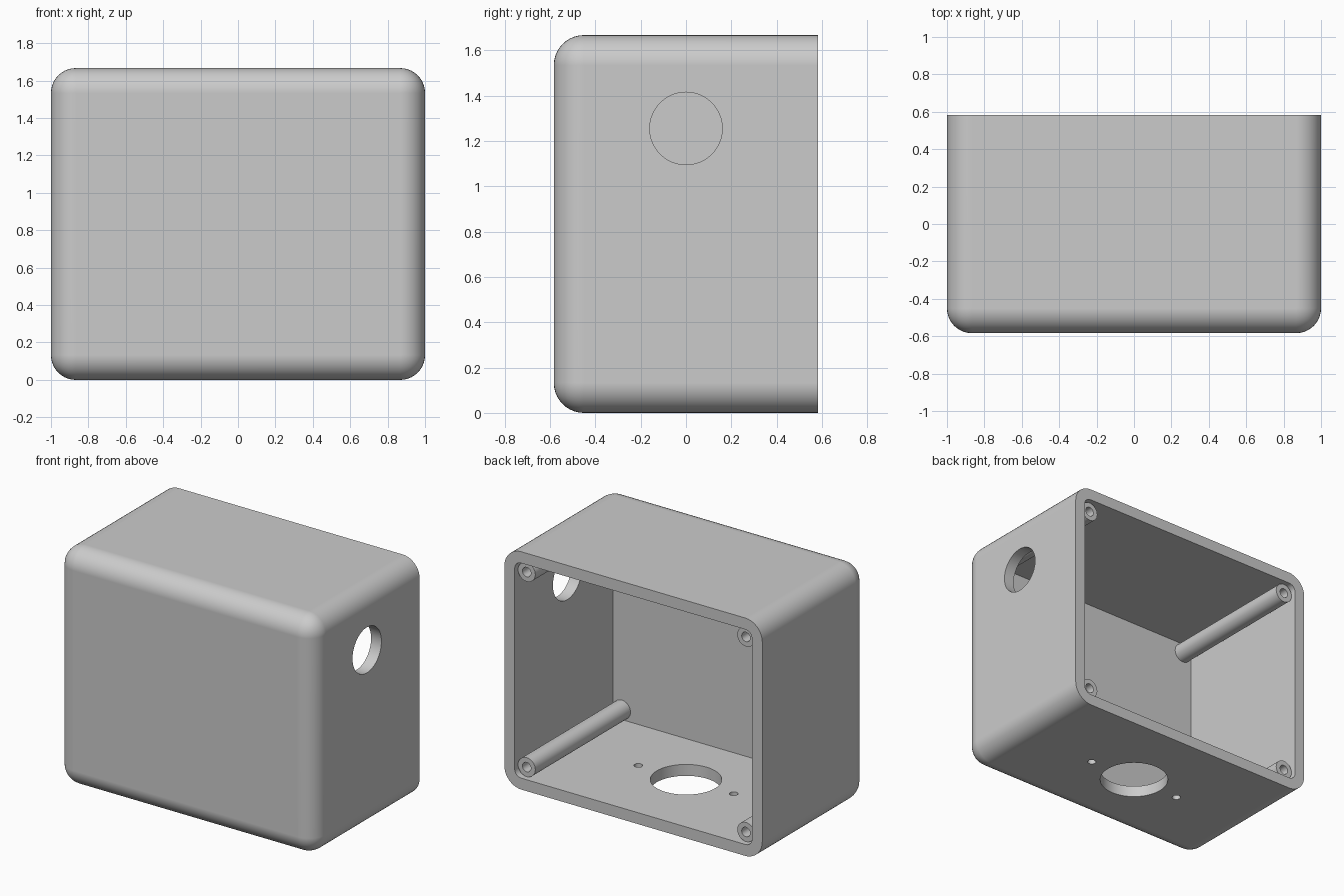
import bpy, bmesh, math
from mathutils import Matrix, Vector

if "Cube" in bpy.data.objects:
    bpy.data.objects.remove(bpy.data.objects["Cube"], do_unlink=True)

W, D, H = 2.0, 1.167, 1.667
WALL, MID = 0.08, H / 2
BACK, FRONT = D / 2, -D / 2

grey = bpy.data.materials.new("plain grey")
grey.use_nodes = True
grey.diffuse_color = (0.6, 0.6, 0.6, 1)
grey.node_tree.nodes["Principled BSDF"].inputs["Base Color"].default_value = (0.6, 0.6, 0.6, 1)


def add_object(name, bm):
    mesh = bpy.data.meshes.new(name)
    bmesh.ops.recalc_face_normals(bm, faces=bm.faces)
    bm.to_mesh(mesh)
    bm.free()
    mesh.materials.append(grey)
    obj = bpy.data.objects.new(name, mesh)
    bpy.context.collection.objects.link(obj)
    return obj


def box(name, size, centre, radius, rounded, segments):
    """Box whose edges chosen by the rule 'rounded' get a radius."""
    bm = bmesh.new()
    bmesh.ops.create_cube(bm, size=1, matrix=Matrix.Translation(centre) @ Matrix.Diagonal((*size, 1)))
    edges = [e for e in bm.edges if rounded(e, centre[1])]
    bmesh.ops.bevel(bm, geom=edges, offset=radius, offset_type='OFFSET',
                    segments=segments, profile=0.5, affect='EDGES')
    return add_object(name, bm)


def cylinder(name, radius, centre, length, axis, sides=48):
    bm = bmesh.new()
    turn = Vector(axis).to_track_quat('Z', 'Y').to_matrix().to_4x4()
    bmesh.ops.create_cone(bm, cap_ends=True, segments=sides, radius1=radius, radius2=radius,
                          depth=length, matrix=Matrix.Translation(centre) @ turn)
    return add_object(name, bm)


def cut(obj, cutters):
    """Subtract every cutter, bake the result and remove the cutters."""
    for c in cutters:
        mod = obj.modifiers.new("cut", 'BOOLEAN')
        mod.operation, mod.solver, mod.object = 'DIFFERENCE', 'EXACT', c
    bpy.context.view_layer.update()
    graph = bpy.context.evaluated_depsgraph_get()
    baked = bpy.data.meshes.new_from_object(obj.evaluated_get(graph))
    obj.modifiers.clear()
    obj.data = baked
    for c in cutters:
        bpy.data.objects.remove(c, do_unlink=True)


def smooth(obj):
    bpy.ops.object.select_all(action='DESELECT')
    obj.select_set(True)
    bpy.context.view_layer.objects.active = obj
    bpy.ops.object.shade_smooth_by_angle(angle=math.radians(30))
    mod = obj.modifiers.new("even shading", 'WEIGHTED_NORMAL')
    mod.keep_sharp = True


def not_back(edge, mid):
    return not all(v.co.y > mid for v in edge.verts)


def along_y(edge, mid):
    return abs(edge.verts[0].co.y - edge.verts[1].co.y) > 0.1


# Housing: rounded everywhere but the open back rim
housing = box("housing", (W, D, H), (0, 0, MID), 0.133, not_back, 10)

# Cavity, open at the back
inner_front, overshoot = FRONT + WALL, 0.1
depth = BACK + overshoot - inner_front
cavity = box("cavity_cutter", (W - 2 * WALL, depth, H - 2 * WALL),
             (0, inner_front + depth / 2, MID), 0.05, along_y, 6)

# Side cable hole, large floor hole and its two screw holes
cutters = [cavity,
           cylinder("side_hole_cutter", 0.16, (1, 0, 1.255), 0.4, (1, 0, 0), 64),
           cylinder("floor_hole_cutter", 0.227, (0, 0, 0), 0.4, (0, 0, 1), 64)]
for x in (-0.37, 0.37):
    cutters.append(cylinder("floor_screw_cutter", 0.028, (x, 0, 0), 0.4, (0, 0, 1), 24))
cut(housing, cutters)
smooth(housing)

# Four screw posts, slightly recessed from the rim, with blind holes
POST_END = BACK - 0.033
post_start = inner_front - 0.02
for side, x in (("left", 0.85), ("right", -0.85)):
    for level, z in (("lower", 0.15), ("upper", H - 0.15)):
        post = cylinder(f"{level}_{side}_screw_post", 0.067,
                        (x, (POST_END + post_start) / 2, z), POST_END - post_start, (0, 1, 0), 32)
        cut(post, [cylinder("post_hole_cutter", 0.033, (x, POST_END, z), 0.66, (0, 1, 0), 24)])
        smooth(post)
